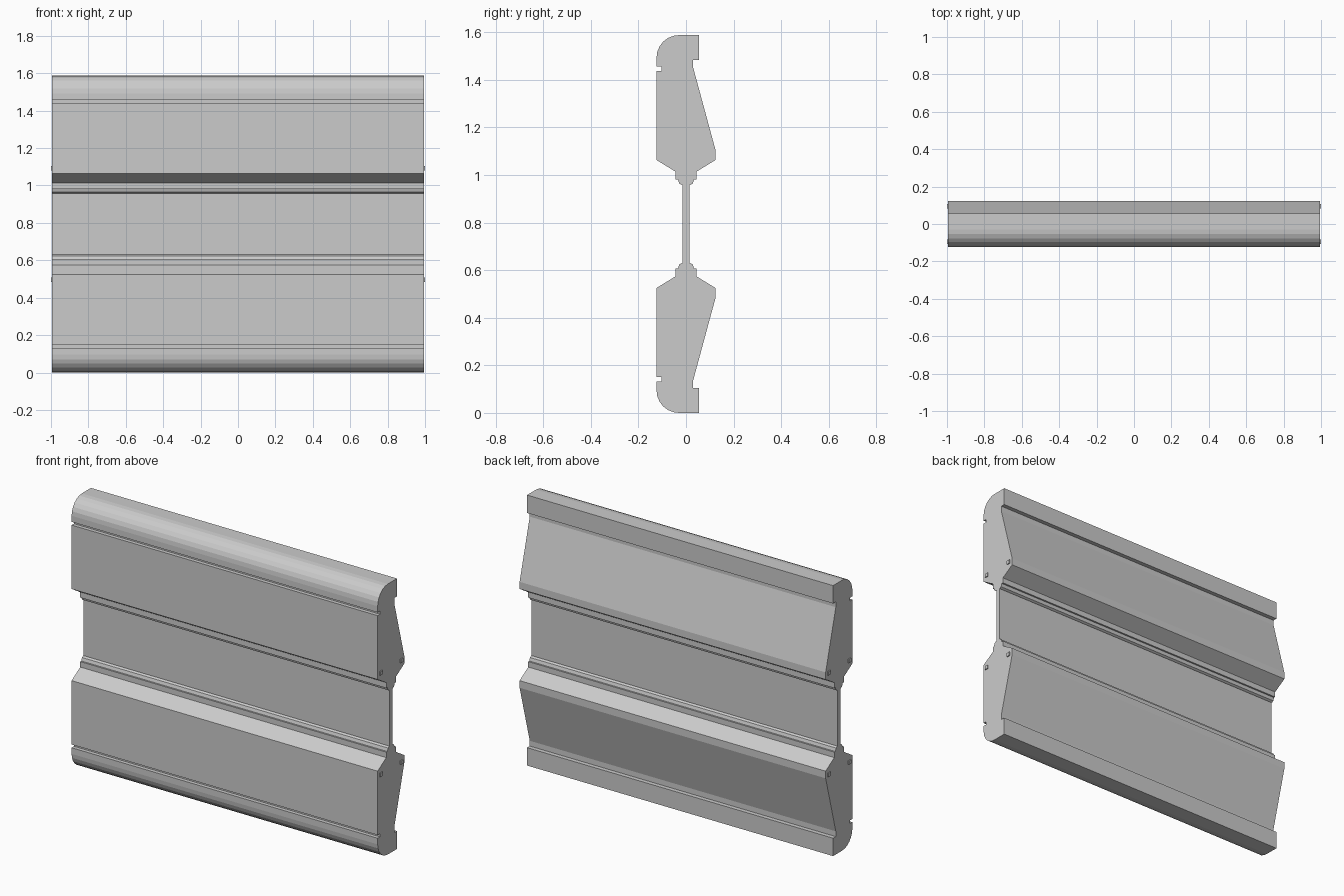
import bpy, bmesh, math

if "Cube" in bpy.data.objects:
    bpy.data.objects.remove(bpy.data.objects["Cube"])

HALF = 0.994      # half length of the moulding
TOP = 1.588       # overall height


def extrude_profile(name, pts, half):
    """Sweep a closed (y, z) outline along x."""
    bm = bmesh.new()
    face = bm.faces.new([bm.verts.new((-half, y, z)) for y, z in pts])
    res = bmesh.ops.extrude_face_region(bm, geom=[face])
    verts = [g for g in res["geom"] if isinstance(g, bmesh.types.BMVert)]
    bmesh.ops.translate(bm, verts=verts, vec=(2 * half, 0, 0))
    bmesh.ops.recalc_face_normals(bm, faces=bm.faces)
    mesh = bpy.data.meshes.new(name)
    bm.to_mesh(mesh)
    bm.free()
    obj = bpy.data.objects.new(name, mesh)
    bpy.context.collection.objects.link(obj)
    return obj


def arc(cy, cz, r, a0, a1, n):
    return [(cy + r * math.cos(math.radians(a0 + (a1 - a0) * i / n)),
             cz + r * math.sin(math.radians(a0 + (a1 - a0) * i / n)))
            for i in range(n + 1)]


def flip(pts):
    return [(y, TOP - z) for y, z in pts]


# Rail outline: stepped throat, sloping back, lip, rounded front corner, groove
throat = [(0.017, 0.958), (0.028, 0.964), (0.034, 0.982), (0.044, 0.982), (0.044, 1.014)]
rail = throat + [(0.124, 1.063), (0.124, 1.105), (0.03, 1.452), (0.03, 1.483),
                 (0.055, 1.483), (0.055, TOP)]
rail += arc(-0.029, TOP - 0.095, 0.095, 90, 180, 6)
rail += [(-0.124, 1.457), (-0.102, 1.457), (-0.102, 1.438), (-0.124, 1.438), (-0.124, 1.063)]
rail += [(-y, z) for y, z in reversed(throat)]

extrude_profile("upper_rail", rail, HALF)
extrude_profile("lower_rail", flip(rail), HALF)

# Thin panel held between the rails
t = 0.014
extrude_profile("web_panel", [(-t, 0.62), (t, 0.62), (t, 0.968), (-t, 0.968)], HALF)

# Square rods running through the rails, just proud of the ends
s = 0.011
for label, up in (("upper", True), ("lower", False)):
    for side, y in (("front", -0.095), ("back", 0.095)):
        sq = [(y - s, 1.092 - s), (y + s, 1.092 - s), (y + s, 1.092 + s), (y - s, 1.092 + s)]
        extrude_profile(f"{label}_{side}_rod", sq if up else flip(sq), 1.0)
